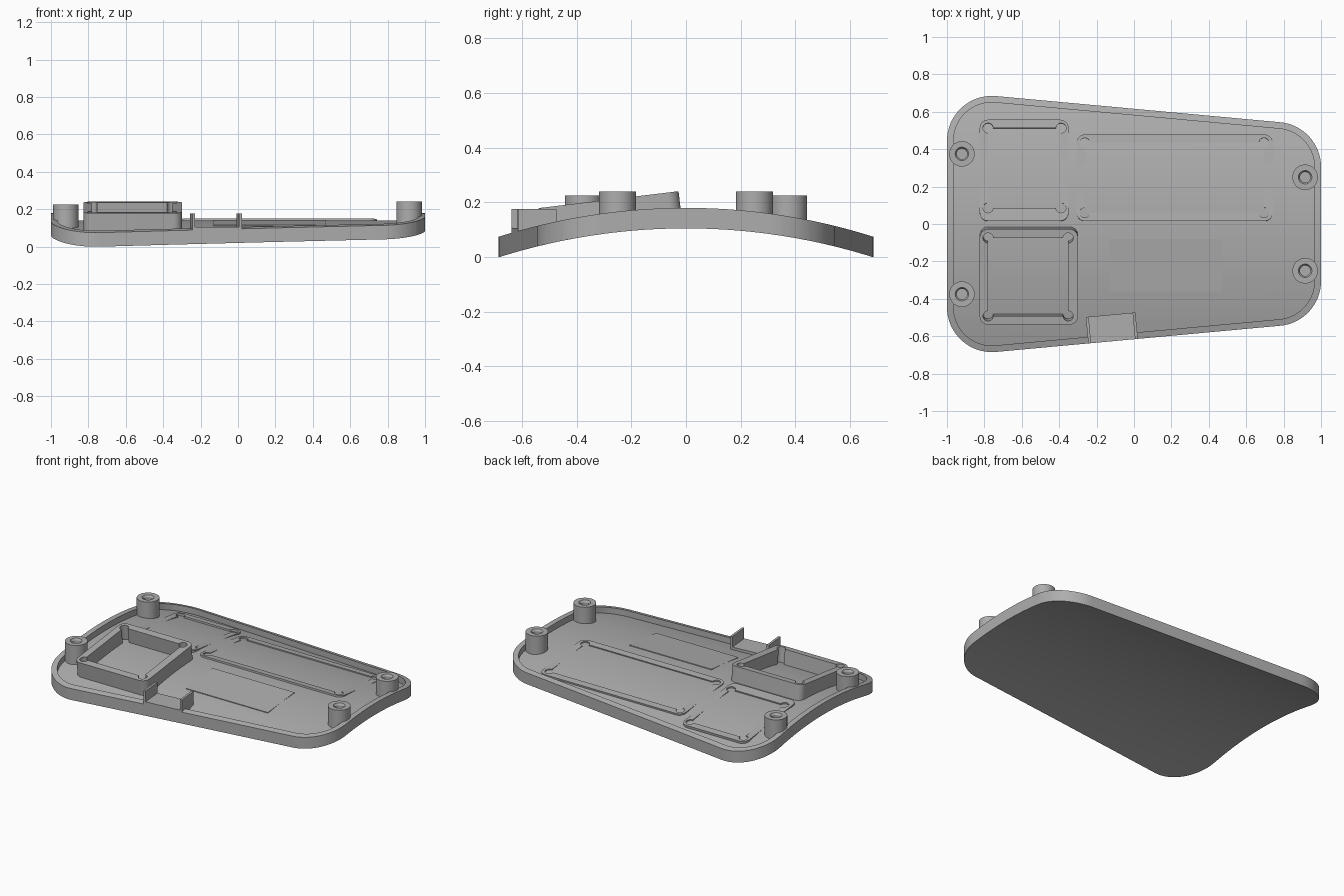
import bpy, bmesh, math
from mathutils import Vector

cube = bpy.data.objects.get("Cube")
if cube:
    bpy.data.objects.remove(cube, do_unlink=True)

R = 2.274                      # radius of the arched plate
FLOOR, RIM = 0.035, 0.075      # heights above the underside
EDGE = math.atan(0.14 / 1.52)  # slant of the long edges

grey = bpy.data.materials.new("plain grey")
grey.use_nodes = True
grey.diffuse_color = (0.42, 0.42, 0.42, 1)
grey.node_tree.nodes["Principled BSDF"].inputs["Base Color"].default_value = (0.42, 0.42, 0.42, 1)


def arch(y):
    return 0.105 - R + math.sqrt(R * R - y * y)


def arc(cx, cy, r, a0, a1, n=16):
    return [(cx + r * math.cos(a0 + (a1 - a0) * i / n),
             cy + r * math.sin(a0 + (a1 - a0) * i / n)) for i in range(n + 1)]


def finish(obj):
    obj.data.materials.clear()
    obj.data.materials.append(grey)
    bpy.ops.object.select_all(action='DESELECT')
    obj.select_set(True)
    bpy.context.view_layer.objects.active = obj
    bpy.ops.object.shade_smooth_by_angle(angle=math.radians(30))
    return obj


def from_bmesh(name, bm):
    bmesh.ops.recalc_face_normals(bm, faces=bm.faces)
    mesh = bpy.data.meshes.new(name)
    bm.to_mesh(mesh)
    bm.free()
    obj = bpy.data.objects.new(name, mesh)
    bpy.context.collection.objects.link(obj)
    return finish(obj)


def skin(bm, loops):
    """Bridge equal closed loops of vertices."""
    for a, b in zip(loops, loops[1:]):
        for i in range(len(a)):
            j = (i + 1) % len(a)
            bm.faces.new((a[i], a[j], b[j], b[i]))


# Arched base tray with a raised rim
def outline(r):
    up = math.pi / 2 - EDGE
    top = arc(0.76, 0.305, r, 0, up) + arc(-0.76, 0.445, r, up, math.pi)
    return top + [(x, -y) for x, y in reversed(top)]


bm = bmesh.new()
loops = [[bm.verts.new((x, y, z)) for x, y in outline(r)]
         for r, z in ((0.24, 0), (0.24, RIM), (0.205, RIM), (0.205, FLOOR))]
skin(bm, loops)
bm.faces.new(loops[0])
bm.faces.new(loops[-1])
for k in range(-13, 14):
    bmesh.ops.bisect_plane(bm, geom=bm.verts[:] + bm.edges[:] + bm.faces[:], dist=1e-5,
                           plane_co=(0, k * 0.05, 0), plane_no=(0, 1, 0))
for v in bm.verts:
    v.co.z += arch(v.co.y)
from_bmesh("base_tray", bm)


# Flat frames resting on the arch, tilted to its tangent
def rounded(hx, hy, r):
    pts = []
    for q, (sx, sy) in enumerate(((1, 1), (-1, 1), (-1, -1), (1, -1))):
        a = q * math.pi / 2
        pts += arc(sx * (hx - r), sy * (hy - r), r, a, a + math.pi / 2, 8)
    return pts


def dogbone(x0, x1, y0, y1, r):
    pts = []
    for q, (x, y) in enumerate(((x1, y1), (x0, y1), (x0, y0), (x1, y0))):
        a = q * math.pi / 2
        pts += arc(x, y, r, a - math.pi / 2, a + math.pi, 18)
    return pts


def tilted_plate(name, x0, x1, y0, y1, top, corner=0.0, hole=None):
    cx, cy = (x0 + x1) / 2, (y0 + y1) / 2
    hx, hy = (x1 - x0) / 2, (y1 - y0) / 2
    shapes = [rounded(hx, hy, corner) if corner else [(hx, hy), (-hx, hy), (-hx, -hy), (hx, -hy)]]
    if hole:
        a, b, c, d = hole
        shapes.append(dogbone(a - cx, b - cx, c - cy, d - cy, 0.027))
    curve = bpy.data.curves.new(name, 'CURVE')
    curve.dimensions = '2D'
    curve.fill_mode = 'BOTH'
    bottom = -0.025
    curve.extrude = (top - bottom) / 2
    for pts in shapes:
        s = curve.splines.new('POLY')
        s.points.add(len(pts) - 1)
        for p, (x, y) in zip(s.points, pts):
            p.co = (x, y, 0, 1)
        s.use_cyclic_u = True
    obj = bpy.data.objects.new(name, curve)
    bpy.context.collection.objects.link(obj)
    tilt = -math.asin(cy / R)
    normal = Vector((0, -math.sin(tilt), math.cos(tilt)))
    obj.location = Vector((cx, cy, arch(cy) + FLOOR)) + normal * (top + bottom) / 2
    obj.rotation_euler.x = tilt
    bpy.ops.object.select_all(action='DESELECT')
    obj.select_set(True)
    bpy.context.view_layer.objects.active = obj
    bpy.ops.object.convert(target='MESH')
    return finish(bpy.context.view_layer.objects.active)


tilted_plate("tall_frame", -0.825, -0.30, -0.53, -0.015, 0.087, 0.045, (-0.78, -0.352, -0.483, -0.063))
tilted_plate("small_frame", -0.825, -0.35, 0.015, 0.56, -0.001, 0.045, (-0.78, -0.39, 0.085, 0.515))
tilted_plate("long_frame", -0.307, 0.742, 0.015, 0.48, -0.001, 0.045, (-0.263, 0.695, 0.06, 0.435))
tilted_plate("flat_pad", -0.13, 0.47, -0.36, -0.08, 0.0005)


# Hollow screw posts with a countersunk blind hole
def post(name, x, y, top):
    base = arch(y) + 0.015
    profile = ((0.068, base), (0.068, top), (0.036, top), (0.028, top - 0.012), (0.028, base + 0.03))
    bm = bmesh.new()
    rings = [[bm.verts.new((px, py, z)) for px, py in arc(x, y, r, 0, math.tau, 40)[:-1]]
             for r, z in profile]
    skin(bm, rings)
    bm.faces.new(rings[0])
    bm.faces.new(rings[-1])
    from_bmesh(name, bm)


for side, s in (("front", -1), ("back", 1)):
    post(side + "_right_post", -0.92, s * 0.375, 0.225)
    post(side + "_left_post", 0.915, s * 0.25, 0.24)


# Port bracket on the front edge: level platform and two thin cheeks
def bracket_box(name, u0, u1, depth, z0, z1):
    along = Vector((math.cos(EDGE), math.sin(EDGE), 0))
    inward = Vector((-along.y, along.x, 0))
    start = Vector((-0.112, -0.6265, 0))
    bm = bmesh.new()
    rings = [[bm.verts.new(start + along * u + inward * v + Vector((0, 0, z)))
              for u, v in ((u0, 0), (u1, 0), (u1, depth), (u0, depth))] for z in (z0, z1)]
    skin(bm, rings)
    bm.faces.new(rings[0])
    bm.faces.new(rings[1])
    from_bmesh(name, bm)


bracket_box("port_platform", -0.133, 0.133, 0.142, 0.06, 0.106)
bracket_box("port_right_cheek", -0.133, -0.118, 0.142, 0.06, 0.176)
bracket_box("port_left_cheek", 0.118, 0.133, 0.142, 0.06, 0.176)
